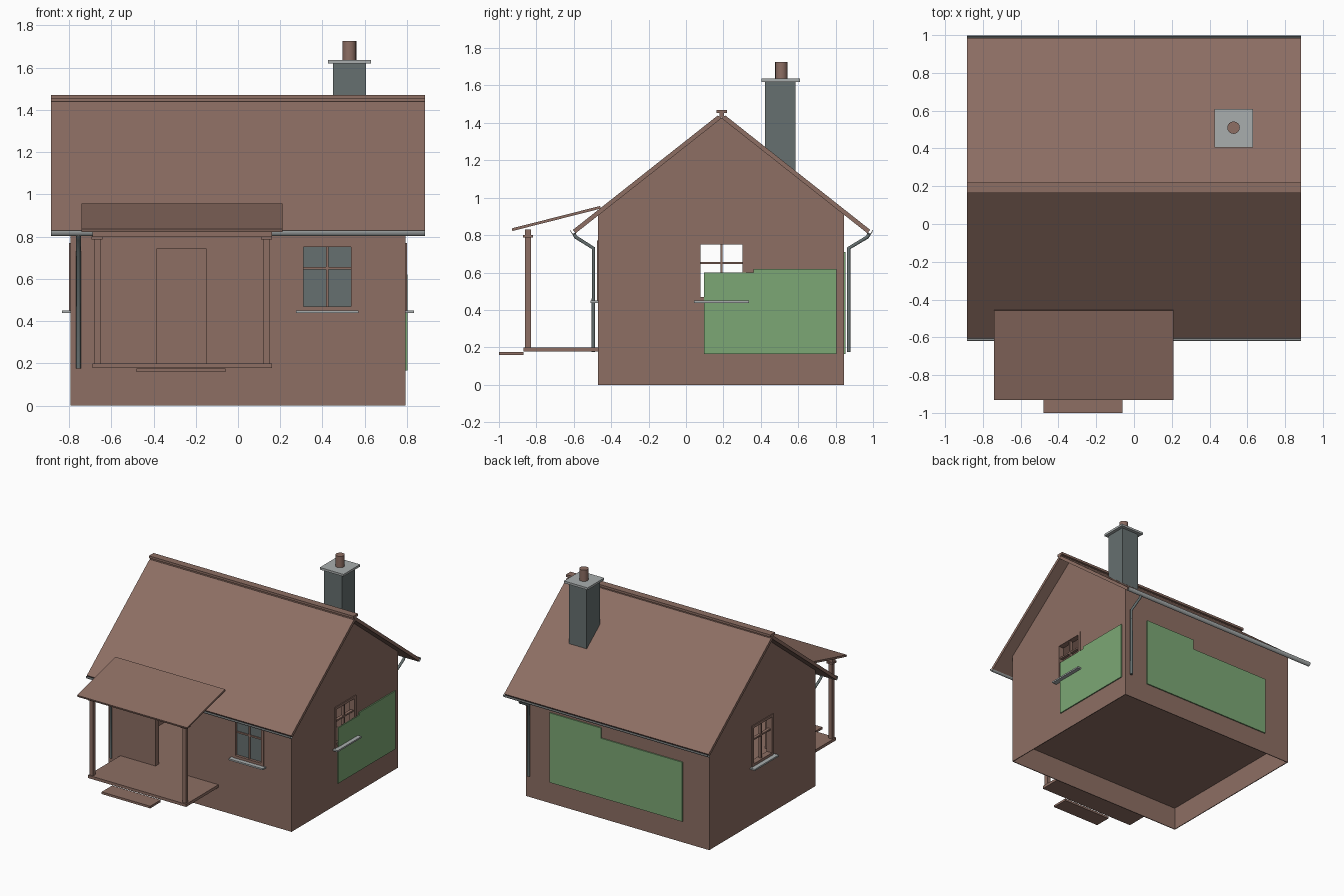
import bpy, math
from mathutils import Vector

cube = bpy.data.objects.get("Cube")
if cube:
    bpy.data.objects.remove(cube, do_unlink=True)


def material(name, rgb):
    m = bpy.data.materials.new(name)
    m.use_nodes = True
    m.diffuse_color = (*rgb, 1)
    m.node_tree.nodes["Principled BSDF"].inputs["Base Color"].default_value = (*rgb, 1)
    return m


brown = material("warm_brown", (0.266, 0.156, 0.125))
slate = material("slate_grey", (0.133, 0.162, 0.162))
metal = material("light_grey", (0.397, 0.423, 0.423))
green = material("soft_green", (0.202, 0.386, 0.178))


def add_mesh(name, verts, faces, mat):
    me = bpy.data.meshes.new(name)
    me.from_pydata(verts, [], faces)
    me.materials.append(mat)
    ob = bpy.data.objects.new(name, me)
    bpy.context.scene.collection.objects.link(ob)
    return ob


def prism(name, profile, x0, x1, mat):
    """Extrude a closed (y, z) profile, listed anticlockwise, along x."""
    n = len(profile)
    verts = [(x, y, z) for x in (x0, x1) for y, z in profile]
    faces = [tuple(reversed(range(n))), tuple(range(n, 2 * n))]
    faces += [(i, (i + 1) % n, n + (i + 1) % n, n + i) for i in range(n)]
    return add_mesh(name, verts, faces, mat)


def box(name, x, y, z, mat):
    return prism(name, [(y[0], z[0]), (y[1], z[0]), (y[1], z[1]), (y[0], z[1])], x[0], x[1], mat)


def cut(target, cutter):
    mod = target.modifiers.new("cut_" + cutter.name, "BOOLEAN")
    mod.operation = "DIFFERENCE"
    mod.solver = "EXACT"
    mod.object = cutter
    cutter.hide_render = True
    cutter.hide_viewport = True
    cutter.display_type = "WIRE"


# Main dimensions
WX, FRONT, BACK, RIDGE = 0.793, -0.47, 0.845, 0.19
EAVE, TOP, T = 0.91, 1.425, 0.04
FLOOR = 0.2


def gable(inset, bottom):
    return [(FRONT + inset, bottom), (BACK - inset, bottom), (BACK - inset, EAVE),
            (RIDGE, TOP - inset), (FRONT + inset, EAVE)]


# Hollow house shell with an open base
walls = prism("walls", gable(0, 0), -WX, WX, brown)
cut(walls, prism("room_cutter", gable(T, FLOOR - 0.02), -WX + T, WX - T, brown))
cut(walls, box("base_cutter", (-WX + 0.006, WX - 0.006), (FRONT + 0.006, BACK - 0.006),
               (-0.1, FLOOR - 0.01), brown))
cut(walls, box("door_cutter", (-0.385, -0.15), (FRONT - 0.1, FRONT + 0.1), (FLOOR, 0.74), brown))
box("floor", (-WX + 0.003, WX - 0.003), (FRONT + 0.003, BACK - 0.003), (FLOOR - 0.02, FLOOR), brown)


# Windows: u runs along the wall, d is distance outwards from it
def window(name, centre, place, glazed):
    lo, hi, half, rim = 0.45, 0.77, 0.132, 0.02

    def part(label, u, d, z, mat=brown):
        a, b = place(centre + u[0], d[0]), place(centre + u[1], d[1])
        x, y = sorted((a[0], b[0])), sorted((a[1], b[1]))
        return box(name + "_" + label, x, y, z, mat)

    cut(walls, part("cutter", (-half + 0.01, half - 0.01), (-0.1, 0.1), (lo + 0.01, hi - 0.01)))
    depth = (-T, 0.006)
    for label, s in (("left_stile", -1), ("right_stile", 1)):
        part(label, sorted((s * half, s * (half - rim))), depth, (lo, hi))
    part("bottom_rail", (-half + rim, half - rim), depth, (lo, lo + rim))
    part("top_rail", (-half + rim, half - rim), depth, (hi - rim, hi))
    part("mullion", (-0.006, 0.006), (-0.03, -0.005), (lo + rim, hi - rim))
    part("crossbar", (-half + rim, half - rim), (-0.029, -0.006), (0.645, 0.657))
    part("sill", (-0.148, 0.148), (-0.005, 0.04), (0.438, 0.45), metal)
    if glazed:
        part("glass", (-half + rim, half - rim), (-0.022, -0.014), (lo + rim, hi - rim), slate)


window("front_window", 0.422, lambda u, d: (u, FRONT - d), True)
window("left_window", RIDGE, lambda u, d: (WX + d, u), False)
window("right_window", RIDGE, lambda u, d: (-WX - d, u), False)

# Roof slopes, ridge cap and gutters, mirrored about the ridge
RX = 0.885
for side, s in (("front", -1), ("back", 1)):
    pts = [(0.795, 0.828), (0.02, 1.44), (0.0, 1.425), (0.78, 0.81)]
    pts = [(RIDGE + s * y, z) for y, z in pts]
    prism(side + "_roof", pts if s > 0 else pts[::-1], -RX, RX, brown)
    arc = [math.pi + math.pi * i / 8 for i in range(9)]
    cy, cz = RIDGE + s * 0.79, 0.828
    ring = [(cy + 0.019 * math.cos(a), cz + 0.025 * math.sin(a)) for a in arc]
    ring += [(cy + 0.015 * math.cos(a), cz + 0.021 * math.sin(a)) for a in reversed(arc)]
    prism(side + "_gutter", ring, -RX, RX, metal)

    # Downpipe with a swan neck
    wall_y = FRONT - 0.025 if s < 0 else BACK + 0.025
    cu = bpy.data.curves.new(side + "_downpipe", "CURVE")
    cu.dimensions = "3D"
    cu.bevel_depth = 0.011
    cu.bevel_resolution = 1
    cu.use_fill_caps = True
    path = [(cy, 0.81), (cy - s * 0.01, 0.79), (wall_y, 0.73), (wall_y, 0.175)]
    sp = cu.splines.new("POLY")
    sp.points.add(len(path) - 1)
    for p, (y, z) in zip(sp.points, path):
        p.co = (s * 0.755, y, z, 1)
    cu.materials.append(slate)
    bpy.context.scene.collection.objects.link(bpy.data.objects.new(side + "_downpipe", cu))
box("ridge_cap", (-RX, RX), (RIDGE - 0.027, RIDGE + 0.03), (1.452, 1.47), brown)
box("ridge_batten", (-RX, RX), (RIDGE - 0.012, RIDGE + 0.012), (1.43, 1.455), brown)

# Chimney
box("chimney", (0.45, 0.605), (0.422, 0.585), (1.1, 1.62), slate)
box("chimney_cap", (0.425, 0.63), (0.405, 0.61), (1.62, 1.637), metal)
bpy.ops.mesh.primitive_cylinder_add(vertices=16, radius=0.033, depth=0.1, location=(0.527, 0.51, 1.675))
pot = bpy.context.object
pot.name = "chimney_pot"
pot.data.materials.append(brown)
bpy.ops.object.shade_smooth_by_angle()

# Porch
box("porch_deck", (-0.69, 0.16), (-0.87, FRONT), (FLOOR - 0.022, FLOOR), brown)
box("porch_step", (-0.48, -0.06), (-1.0, -0.87), (0.158, 0.175), brown)
for side, x in (("right", -0.667), ("left", 0.135)):
    box(side + "_porch_post", (x - 0.015, x + 0.015), (-0.86, -0.83), (FLOOR, 0.8), brown)
    box(side + "_post_cap", (x - 0.026, x + 0.026), (-0.871, -0.819), (0.787, 0.8), brown)
box("porch_beam", (-0.69, 0.16), (-0.861, -0.829), (0.8, 0.83), brown)
prism("porch_roof", [(-0.928, 0.822), (-0.455, 0.942), (-0.459, 0.956), (-0.932, 0.836)],
      -0.74, 0.21, brown)

# Green wall panels
P = 0.009
box("left_low_panel", (WX, WX + P), (0.095, 0.36), (0.165, 0.60), green)
box("left_high_panel", (WX, WX + P), (0.36, 0.805), (0.165, 0.62), green)
for name, x, top in (("tall", (0.138, 0.585), 0.71), ("middle", (-0.106, 0.138), 0.63),
                     ("low", (-0.565, -0.106), 0.63)):
    box("back_" + name + "_panel", x, (BACK, BACK + P), (0.165, top), green)
